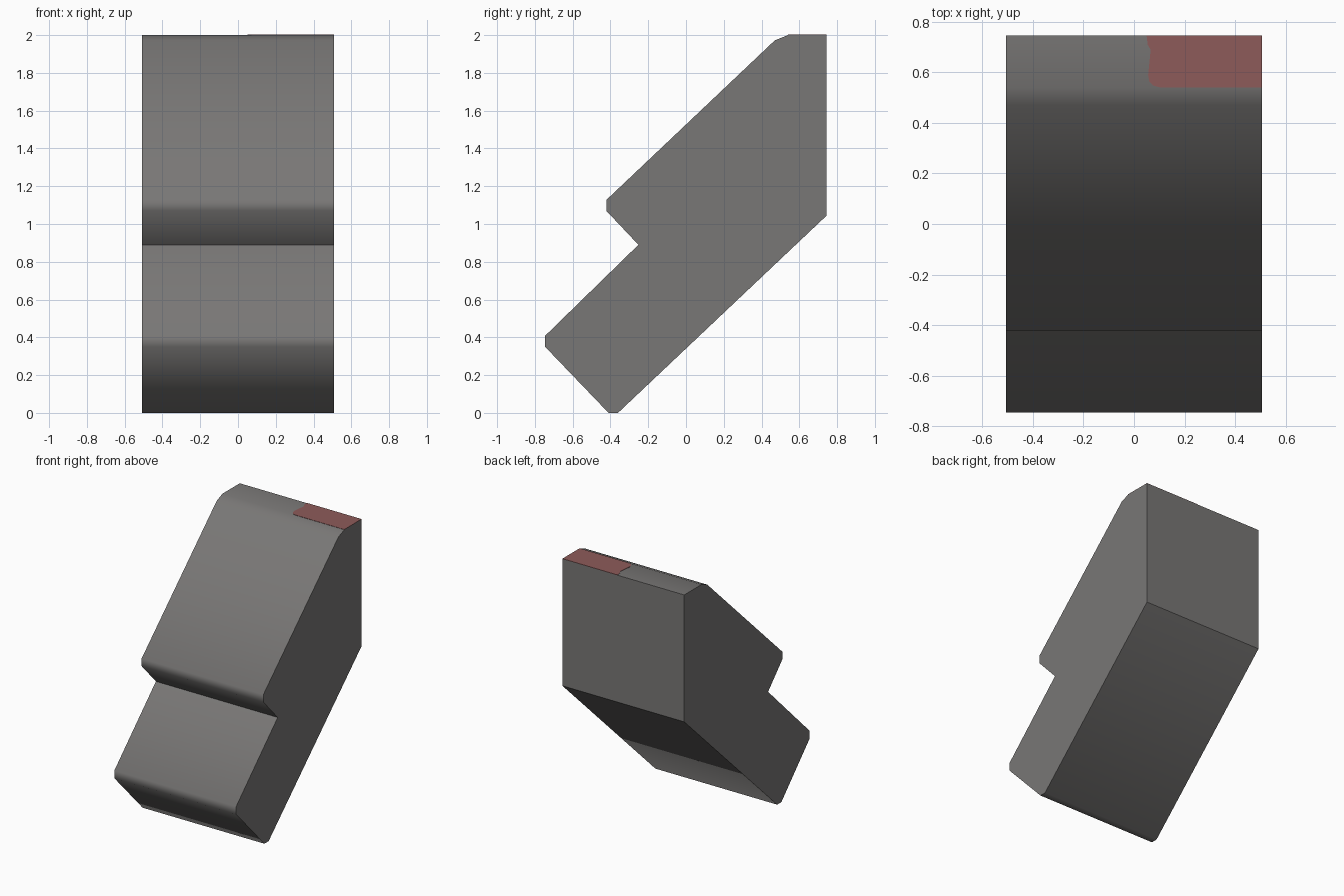
import bpy, bmesh

if "Cube" in bpy.data.objects:
    bpy.data.objects.remove(bpy.data.objects["Cube"])

HALF_W = 0.507


def material(name, rgb):
    m = bpy.data.materials.new(name)
    m.diffuse_color = (*rgb, 1.0)
    m.use_nodes = True
    m.node_tree.nodes["Principled BSDF"].inputs["Base Color"].default_value = m.diffuse_color
    return m


def link(name, bm, mat):
    bmesh.ops.recalc_face_normals(bm, faces=bm.faces)
    me = bpy.data.meshes.new(name)
    bm.to_mesh(me)
    bm.free()
    me.materials.append(mat)
    ob = bpy.data.objects.new(name, me)
    bpy.context.collection.objects.link(ob)
    return ob


def prism(points, offset):
    """Extrude a closed outline by an offset vector."""
    bm = bmesh.new()
    face = bm.faces.new([bm.verts.new(p) for p in points])
    res = bmesh.ops.extrude_face_region(bm, geom=[face], use_keep_orig=True)
    moved = [g for g in res["geom"] if isinstance(g, bmesh.types.BMVert)]
    bmesh.ops.translate(bm, verts=moved, vec=offset)
    return bm


grey = material("warm grey", (0.19, 0.184, 0.18))
red = material("dull red", (0.27, 0.105, 0.102))

# Slanted stepped body: side outline (y, z) extruded across x
outline = [(-0.41, 0), (-0.36, 0), (0.745, 1.045), (0.745, 2.0), (0.54, 2.0),
           (0.47, 1.972), (-0.422, 1.127), (-0.422, 1.07), (-0.252, 0.89),
           (-0.746, 0.408), (-0.746, 0.35)]
body = prism([(-HALF_W, y, z) for y, z in outline], (2 * HALF_W, 0, 0))

# Smooth only across the narrow chamfer strips, other edges stay sharp
for f in body.faces:
    f.smooth = True


def is_strip(f):
    return len(f.verts) == 4 and f.calc_area() < 0.1 * 2 * HALF_W


for e in body.edges:
    chamfer = any(is_strip(f) for f in e.link_faces)
    e.smooth = chamfer and all(len(f.verts) == 4 for f in e.link_faces)
link("slanted_body", body, grey)

# Red painted patch on the top, with a slightly uneven left edge
patch = [(HALF_W, 0.54), (HALF_W, 0.745), (0.05, 0.745), (0.054, 0.71),
         (0.066, 0.69), (0.056, 0.59), (0.06, 0.565), (0.075, 0.548),
         (0.105, 0.54)]
link("top_paint_patch", prism([(x, y, 1.999) for x, y in patch],
                              (0, 0, 0.003)), red)
